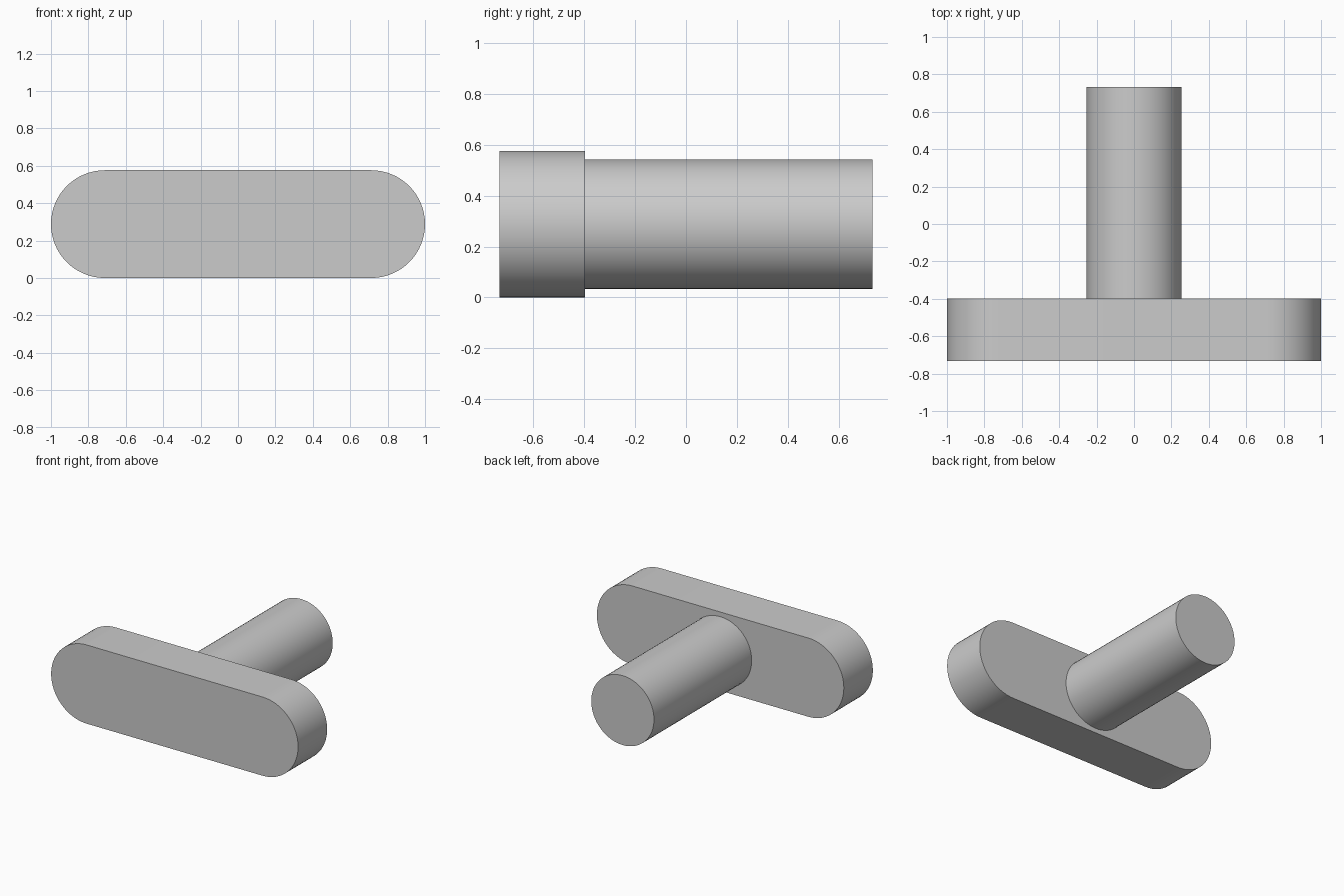
import bpy, bmesh
from math import pi, sin, cos

cube = bpy.data.objects.get("Cube")
if cube:
    bpy.data.objects.remove(cube, do_unlink=True)

FRONT, STEP, BACK = -0.733, -0.397, 0.733
END_RADIUS = 0.288
SHAFT_RADIUS = 0.254
ARC_STEPS = 32

grey = bpy.data.materials.new("plain grey")
grey.use_nodes = True
colour = (0.6, 0.6, 0.6, 1)
grey.diffuse_color = colour
grey.node_tree.nodes["Principled BSDF"].inputs["Base Color"].default_value = colour


def slot_outline(radius, half_straight):
    """Outline of two half circles joined by straight sides (a circle if none)."""
    points = []
    for side, start in ((1, -pi / 2), (-1, pi / 2)):
        for i in range(ARC_STEPS + (half_straight > 0)):
            a = start + pi * i / ARC_STEPS
            points.append((side * half_straight + radius * cos(a),
                           END_RADIUS + radius * sin(a)))
    return points


def extrude_part(name, outline, y0, y1):
    """Extrude an x-z outline along y into a capped solid."""
    bm = bmesh.new()
    face = bm.faces.new([bm.verts.new((x, y0, z)) for x, z in outline])
    result = bmesh.ops.extrude_face_region(bm, geom=[face], use_keep_orig=True)
    moved = [v for v in result["geom"] if isinstance(v, bmesh.types.BMVert)]
    bmesh.ops.translate(bm, vec=(0, y1 - y0, 0), verts=moved)
    bmesh.ops.recalc_face_normals(bm, faces=bm.faces)
    mesh = bpy.data.meshes.new(name)
    bm.to_mesh(mesh)
    bm.free()
    mesh.materials.append(grey)
    obj = bpy.data.objects.new(name, mesh)
    bpy.context.collection.objects.link(obj)
    bpy.ops.object.select_all(action="DESELECT")
    obj.select_set(True)
    bpy.context.view_layer.objects.active = obj
    bpy.ops.object.shade_smooth_by_angle(angle=pi / 6)
    return obj


# Rounded front plate
extrude_part("front_plate", slot_outline(END_RADIUS, 1 - END_RADIUS), FRONT, STEP)

# Round shaft standing on the back of the plate
extrude_part("shaft", slot_outline(SHAFT_RADIUS, 0), STEP, BACK)
